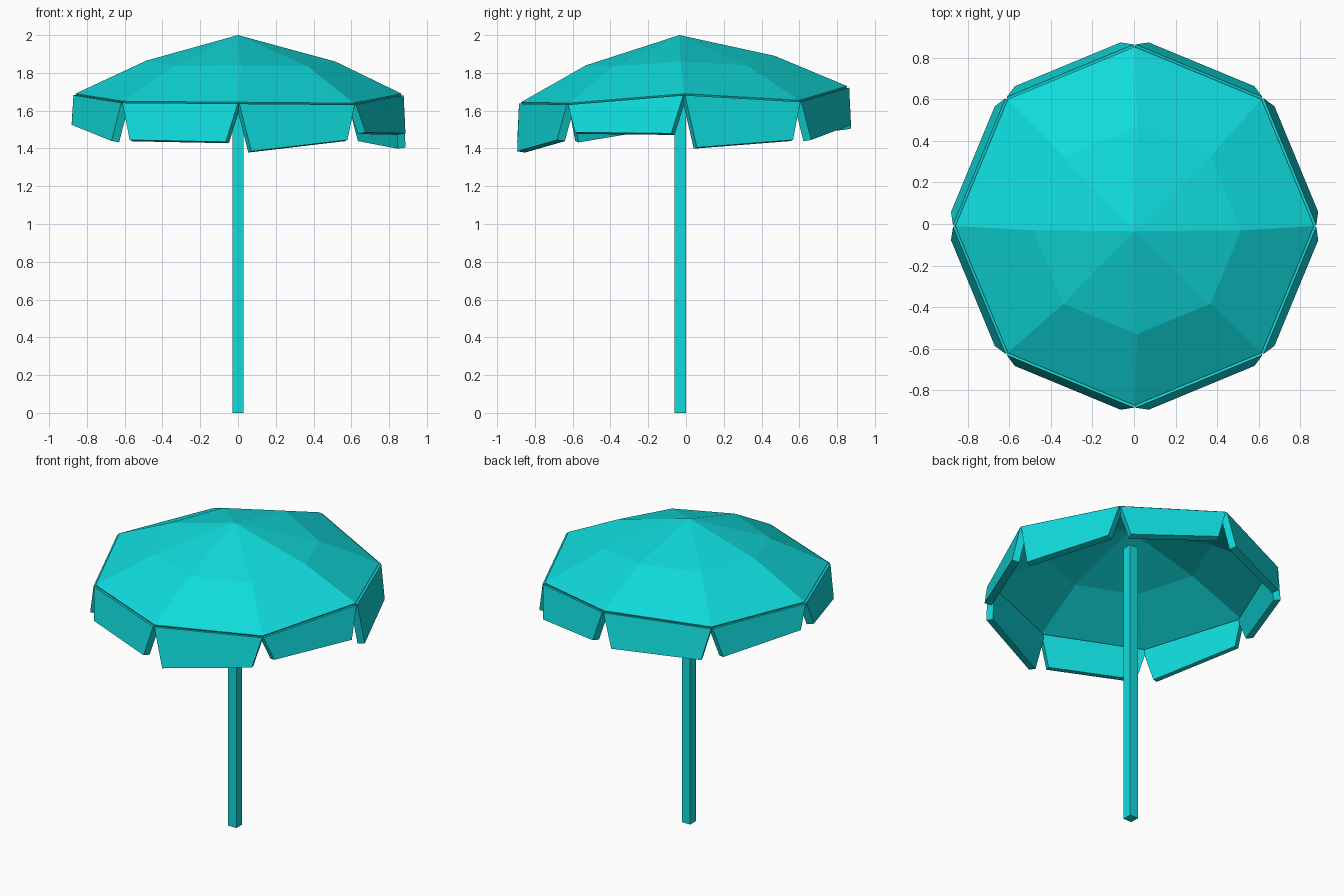
import bpy
from math import cos, sin, tau
from mathutils import Vector

default_cube = bpy.data.objects.get("Cube")
if default_cube:
    bpy.data.objects.remove(default_cube, do_unlink=True)

SIDES = 8

# Single turquoise colour
turquoise = bpy.data.materials.new("turquoise")
turquoise.use_nodes = True
colour = (0.005, 0.71, 0.72, 1)
turquoise.diffuse_color = colour
turquoise.node_tree.nodes["Principled BSDF"].inputs["Base Color"].default_value = colour


def add_part(name, vertices, faces, thickness=0):
    """Make a flat-shaded part, optionally thickened behind its outer face."""
    mesh = bpy.data.meshes.new(name)
    mesh.from_pydata(vertices, [], faces)
    mesh.materials.append(turquoise)
    part = bpy.data.objects.new(name, mesh)
    bpy.context.collection.objects.link(part)
    if thickness:
        solidify = part.modifiers.new("thickness", "SOLIDIFY")
        solidify.thickness = thickness
        solidify.offset = -1
    return part


def uneven_ring(centre_x, centre_y, radius, heights):
    """Octagon whose corners sit at individual heights."""
    ring = []
    for index, height in enumerate(heights):
        angle = tau * index / SIDES
        ring.append(Vector((centre_x + radius * cos(angle),
                            centre_y + radius * sin(angle), height)))
    return ring


# Canopy: apex, shoulder ring and rim
rim = uneven_ring(0.003, -0.01, 0.863, (1.69, 1.655, 1.73, 1.69, 1.69, 1.65, 1.645, 1.64))
shoulder = uneven_ring(0.015, -0.03, 0.5, (1.86, 1.84, 1.89, 1.87, 1.865, 1.835, 1.84, 1.835))
apex = Vector((0, -0.035, 2))
canopy_faces = []
for index in range(SIDES):
    following = (index + 1) % SIDES
    canopy_faces.append((index, following, SIDES + following, SIDES + index))
    canopy_faces.append((SIDES + index, SIDES + following, 2 * SIDES))
add_part("canopy", rim + shoulder + [apex], canopy_faces, thickness=0.01)

# Valance: one flared, thick flap hanging from each rim edge
flap_bottoms = ((1.405, 1.445), (1.445, 1.525), (1.505, 1.485), (1.495, 1.535),
                (1.525, 1.44), (1.445, 1.435), (1.385, 1.445), (1.485, 1.48))
up = Vector((0, 0, 1))
for index, (start_height, end_height) in enumerate(flap_bottoms):
    start = rim[index]
    end = rim[(index + 1) % SIDES]
    along = end - start
    along.z = 0
    along.normalize()
    outward = along.cross(up)
    lip = outward * 0.012 - up * 0.008
    bottom_start = start + along * 0.055 + outward * 0.045
    bottom_end = end - along * 0.055 + outward * 0.045
    bottom_start.z = start_height
    bottom_end.z = end_height
    corners = [start + lip, bottom_start, bottom_end, end + lip]
    add_part(f"valance_flap_{index + 1}", corners, [(0, 1, 2, 3)], thickness=0.045)

# Square pole
bpy.ops.mesh.primitive_cube_add(size=1, location=(0, -0.03, 0.935))
pole = bpy.context.object
pole.name = "pole"
pole.scale = (0.06, 0.06, 1.87)
pole.data.materials.append(turquoise)
